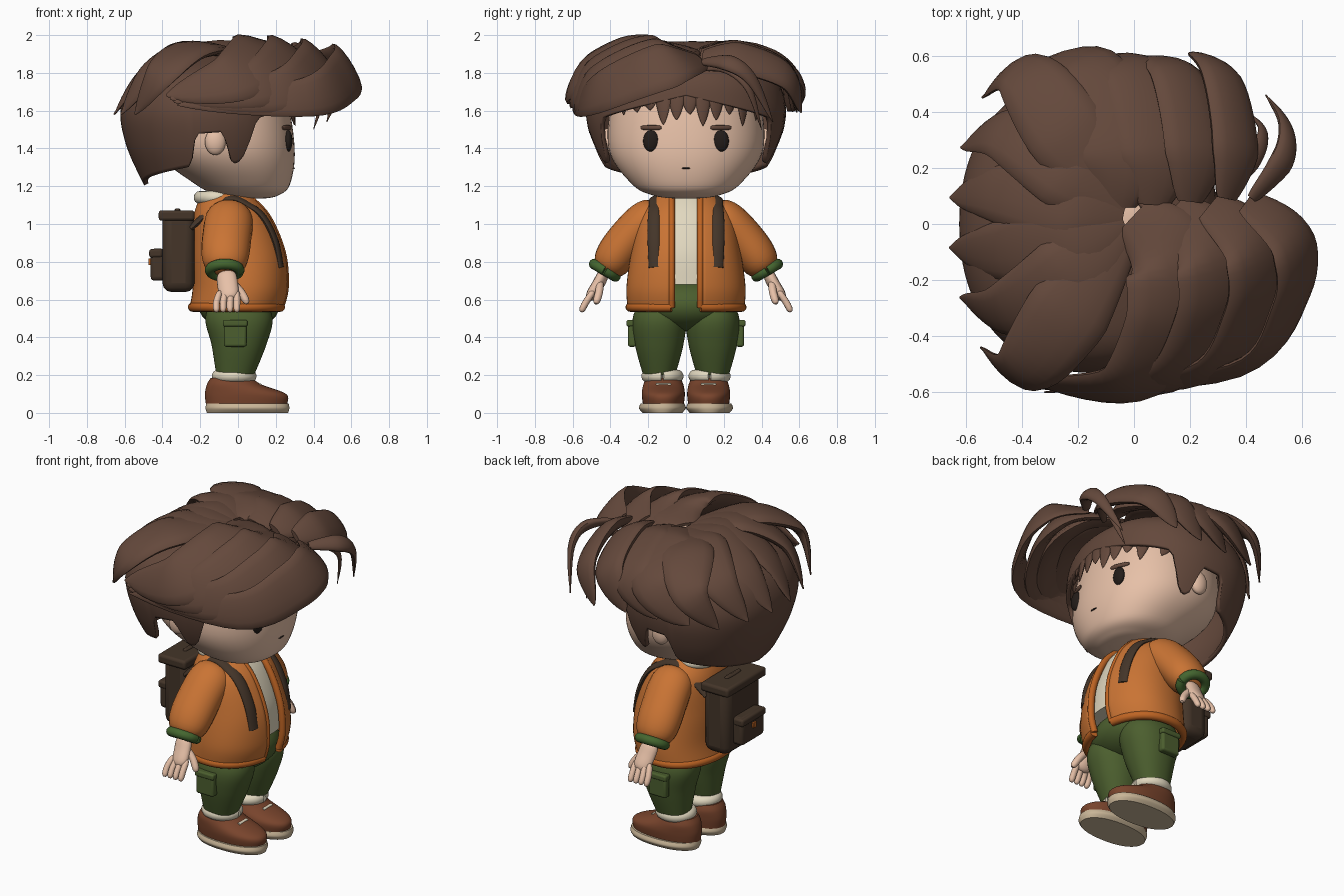
import bpy, bmesh, math
from mathutils import Vector

if "Cube" in bpy.data.objects:
    bpy.data.objects.remove(bpy.data.objects["Cube"])

MATS = {}
for key, code in dict(hair='644a3e', orange='c87337', trim='bd6428', green='4d5f32', cuff='466633', skin='e6bfa6',
                      cream='e1d7be', leather='784630', bag='46382d', sole='c8b496', dark='28221f').items():
    MATS[key] = bpy.data.materials.new(key)
    MATS[key].diffuse_color = (*[(c / 255) ** 2.2 for c in bytes.fromhex(code)], 1)

def make(name, verts, faces, mat, mirror=False, thick=0):
    me = bpy.data.meshes.new(name)
    me.from_pydata(verts, [], faces)
    bm = bmesh.new()
    bm.from_mesh(me)
    bmesh.ops.recalc_face_normals(bm, faces=bm.faces)
    bm.to_mesh(me)
    bm.free()
    ob = bpy.data.objects.new(name, me)
    bpy.context.collection.objects.link(ob)
    me.materials.append(MATS[mat])
    if thick:
        m = ob.modifiers.new("Solidify", 'SOLIDIFY')
        m.thickness, m.offset = thick, 0
    if mirror:
        ob.modifiers.new("Mirror", 'MIRROR').use_axis = (False, True, False)
    return ob

def smooth(pts, k=7):
    """Catmull-Rom through tuples of any length."""
    out, n = [], len(pts)
    for i in range(n - 1):
        quad = pts[max(i-1, 0)], pts[i], pts[i+1], pts[min(i+2, n-1)]
        for t in [j / k for j in range(k)]:
            out.append(tuple(.5*(2*q + (r-p)*t + (2*p-5*q+4*r-s)*t*t + (3*q-p-3*r+s)*t**3)
                             for p, q, r, s in zip(*quad)))
    return out + [tuple(pts[-1])]

def mix(a, b, t):
    return tuple(p + (q - p)*t for p, q in zip(a, b))

def lookup(table, x):
    for a, b in zip(table, table[1:]):
        if a[0] <= x <= b[0]:
            return mix(a, b, (x - a[0]) / max(b[0] - a[0], 1e-9))
    return table[0] if x < table[0][0] else table[-1]

def ring_point(r, ang, cy=0, n=2.2):
    c, s = math.cos(ang), math.sin(ang)
    f = (abs(c)**n + abs(s)**n) ** (-1/n)
    return (r[1] + r[2]*c*f, cy + r[3]*s*f, r[0])

def loft(name, rings, mat, cy=0, gap=None, hem=None, thick=0, mirror=False, seg=60):
    """Stack of horizontal rings (z, centre x, radius x, radius y)."""
    D = smooth(rings)
    bot, top = D[0][0], D[-1][0]
    cols = seg + 1 if gap else seg
    verts, faces = [], []
    for row in D:
        for i in range(cols):
            a, r = math.tau*i/seg, row
            if hem:
                h = lookup(hem, math.degrees(min(a, math.tau - a)))[1]
                r = lookup(D, top - (top - row[0])*(top - h)/(top - bot))
            if gap:
                g = math.asin(gap / r[3])
                a = g + (math.tau - 2*g)*i/seg
            verts.append(ring_point(r, a, cy))
    for j in range(len(D) - 1):
        for i in range(seg):
            k = (i + 1) % cols
            faces.append((j*cols+i, j*cols+k, (j+1)*cols+k, (j+1)*cols+i))
    if not thick:
        faces += [tuple(range(cols))[::-1], tuple(range((len(D)-1)*cols, len(D)*cols))]
    return make(name, verts, faces, mat, mirror, thick)

SHAPES = dict(
    even=lambda s: 1,
    pod=lambda s: max(.15, (1 - abs(2*s - 1)**4)) ** .5,
    full=lambda s: min(1, .4 + 2*s) * max(.03, 1 - s**4.5),
    lock=lambda s: min(1, .4 + 2*s) * max(.03, 1 - s**2.6))

def tube(name, pts, w, t, mat, shape='even', centre=(-.05, 0, 1.5), mirror=False, seg=14):
    """Sweep an ellipse (half width w, half thickness t); thickness points away from centre."""
    P = [Vector(p) for p in smooth(pts)]
    verts, faces, N = [], [], len(P)
    for i, p in enumerate(P):
        f = SHAPES[shape](i / (N - 1))
        T = (P[min(i+1, N-1)] - P[max(i-1, 0)]).normalized()
        n = p - Vector(centre)
        n = (n - T*n.dot(T)).normalized()
        b = T.cross(n)
        for a in [math.tau*k/seg for k in range(seg)]:
            verts.append(p + b*math.cos(a)*w*f + n*math.sin(a)*t*max(f, .1))
    for i in range(N - 1):
        for k in range(seg):
            l = (k + 1) % seg
            faces.append((i*seg+k, i*seg+l, (i+1)*seg+l, (i+1)*seg+k))
    faces += [tuple(range(seg))[::-1], tuple(range((N-1)*seg, N*seg))]
    return make(name, verts, faces, mat, mirror)

def hoop(name, c, rx, ry, r, mat, tilt=0, mirror=False):
    pts = [(c[0] + rx*math.cos(a), c[1] + ry*math.sin(a)*math.cos(tilt), c[2] + ry*math.sin(a)*math.sin(tilt))
           for a in [math.tau*i/12 for i in range(13)]]
    return tube(name, pts, r, r, mat, centre=c, mirror=mirror)

def ball(name, loc, size, mat, mirror=False):
    bm = bmesh.new()
    bmesh.ops.create_uvsphere(bm, u_segments=24, v_segments=14, radius=1)
    v = [[l + q*s for l, q, s in zip(loc, p.co, size)] for p in bm.verts]
    f = [[q.index for q in p.verts] for p in bm.faces]
    bm.free()
    return make(name, v, f, mat, mirror)

def box(name, loc, size, mat, mirror=False):
    bm = bmesh.new()
    bmesh.ops.create_cube(bm, size=1)
    v = [[l + q*s for l, q, s in zip(loc, p.co, size)] for p in bm.verts]
    f = [[q.index for q in p.verts] for p in bm.faces]
    bm.free()
    m = make(name, v, f, mat, mirror).modifiers.new("Bevel", 'BEVEL')
    m.width, m.segments = min(size)*.28, 3

# head and face
head = loft("head", [(1.135, .09, .05, .06), (1.15, .06, .15, .17), (1.21, .025, .25, .285), (1.4, -.07, .37, .41),
                     (1.7, -.1, .35, .38), (1.84, -.09, .24, .27), (1.915, -.03, .04, .05)], 'skin')
bpy.context.view_layer.update()
def on_face(y, z, out=0):
    return (head.ray_cast((2, y, z), (-1, 0, 0))[1].x + out, y, z)
ball("ear", (-.12, .42, 1.435), (.055, .035, .07), 'skin', True)
ball("eye", on_face(.185, 1.44), (.022, .042, .057), 'dark', True)
tube("eyebrow", [on_face(y, 1.51, .004) for y in (.13, .18, .24)], .013, .01, 'hair', 'pod', mirror=True)
ball("mouth", on_face(0, 1.295), (.006, .025, .004), 'dark')

# hair cap: hem height by angle from the face, cut around ears
loft("hair_cap", [(1.2, -.16, .32, .37), (1.42, -.16, .42, .48), (1.63, -.16, .445, .515), (1.8, -.12, .36, .42),
                  (1.905, -.04, .08, .09)], 'hair', seg=120, thick=.025,
     hem=[(0, 1.68), (56, 1.56), (64, 1.34), (71, 1.32), (80, 1.49), (98, 1.48), (103, 1.31), (180, 1.21)])

# swept locks, blended between a first and a last path
def fan(name, first, last, count, w, t, shape='full'):
    for i in range(count):
        s = i / (count - 1)
        tube(f"{name}_{i}", [mix(a, b, s) for a, b in zip(first, last)], w[0] + (w[1]-w[0])*s,
             t[0] + (t[1]-t[0])*s, 'hair', shape)

fan("quiff", [(.0, .03, 1.91), (.14, -.12, 1.92), (.13, -.36, 1.88), (-.04, -.57, 1.77), (-.38, -.56, 1.68)],
    [(.4, .08, 1.86), (.56, -.06, 1.85), (.56, -.27, 1.78), (.36, -.52, 1.67), (-.32, -.6, 1.63)], 4, (.2, .145), (.05, .03))
fan("side_lock", [(-.06, .06, 1.91), (-.07, .27, 1.92), (-.18, .55, 1.8), (-.4, .54, 1.6)],
    [(.33, .09, 1.89), (.36, .28, 1.88), (.31, .53, 1.78), (.2, .61, 1.59)], 4, (.17, .11), (.05, .04))
fan("loose_strand", [(.42, .09, 1.86), (.53, .23, 1.85), (.54, .35, 1.76), (.47, .46, 1.54)],
    [(.3, .1, 1.82), (.42, .22, 1.82), (.46, .33, 1.72), (.4, .4, 1.5)], 2, (.055, .035), (.03, .02), 'lock')
for i in range(6):
    y = -.42 + i*.17
    tube(f"back_lock_{i}", [(-.04, .02 + y*.1, 1.91), (-.25, y*.8, 1.92), (-.5 + y*y/2, y*1.25, 1.79), (-.66 + .65*y*y, y*1.05, 1.58)],
         .16, .045, 'hair', 'lock')

# spiky fringe on the forehead
for i in range(11):
    y = -.33 + i*.07
    tip = 1.52 + .03*(i % 3) + max(0, -y - .1)/4
    tube(f"fringe_{i}", [on_face(y, z, .022) for z in (1.79, 1.67, tip)], .055, .018, 'hair', 'lock')

# jacket, shirt, collar
JACKET = [(.56, -.005, .235, .295), (.67, .015, .24, .3), (.85, .005, .235, .275), (1.04, -.03, .19, .235), (1.15, -.06, .12, .14)]
loft("jacket", JACKET, 'orange', gap=.075, thick=.03)
loft("shirt", [(z + .01, x, a*.9, b*.9) for z, x, a, b in JACKET[1:]], 'cream')
hoop("collar", (-.11, 0, 1.14), .09, .13, .035, 'cream')
tube("jacket_hem", [ring_point(JACKET[0], math.radians(15*i)) for i in range(1, 24)], .025, .025, 'trim', centre=(0, 0, .56))
tube("jacket_front_edge", [ring_point(r, math.asin(.075/r[3])) for r in JACKET], .018, .02, 'trim', centre=(0, .07, .85), mirror=True)
tube("sleeve", [(-.04, .13, 1.07), (-.05, .23, 1.0), (-.065, .345, .87), (-.07, .43, .74)], .13, .11, 'orange', 'pod',
     centre=(-.06, 0, .7), mirror=True, seg=24)
hoop("cuff", (-.07, .43, .755), .077, .065, .028, 'cuff', .53, True)

# hands
H = (0, 0, .6)
tube("palm", [(-.065, .43, .75), (-.055, .465, .68), (-.045, .515, .6)], .055, .032, 'skin', 'pod', H, True)
for i in range(4):
    x = -.095 + i*.03
    tube(f"finger_{i}", [(x, .49, .645), (x*1.2, .53, .585), (x*1.2, .556, .535)], .018, .018, 'skin', 'pod', H, True)
tube("thumb", [(-.04, .455, .7), (.015, .46, .64), (.05, .478, .578)], .021, .021, 'skin', 'pod', H, True)

# trousers and cargo pockets
ball("trouser_hips", (.005, 0, .57), (.215, .27, .14), 'green')
ball("trouser_crotch", (.01, 0, .52), (.17, .1, .085), 'green')
loft("trouser_leg", [(.2, -.015, .1, .085), (.36, .005, .145, .128), (.5, .005, .178, .14), (.62, 0, .13, .09)],
     'green', cy=.142, mirror=True)
box("cargo_pocket", (-.015, .285, .42), (.12, .045, .14), 'green', True)
box("pocket_flap", (-.015, .29, .475), (.13, .05, .035), 'green', True)

# socks and shoes
hoop("sock", (-.02, .125, .195), .085, .078, .034, 'cream', mirror=True)
loft("shoe", [(.045, .045, .215, .108), (.1, .04, .215, .114), (.15, -.02, .145, .106), (.185, -.035, .11, .09)],
     'leather', cy=.12, mirror=True)
loft("shoe_sole", [(0, .05, .215, .105), (.025, .05, .222, .124), (.05, .05, .218, .115)], 'sole', cy=.125, mirror=True)
tube("shoe_lace", [(.115, y, .147) for y in (.08, .12, .16)], .01, .01, 'cream', centre=H, mirror=True)

# backpack and straps
box("backpack", (-.315, 0, .85), (.17, .34, .42), 'bag')
box("backpack_lid", (-.325, 0, 1.045), (.19, .38, .055), 'bag')
box("backpack_pocket", (-.425, 0, .785), (.075, .22, .17), 'bag')
box("pocket_cover", (-.435, 0, .845), (.07, .23, .045), 'bag')
box("clasp", (-.468, 0, .8), (.012, .03, .035), 'trim')
hoop("backpack_handle", (-.32, 0, 1.07), .005, .06, .012, 'bag')
tube("shoulder_strap", [(.225, .165, .77), (.2, .17, .9), (.145, .17, 1.02), (.07, .165, 1.09), (-.06, .16, 1.13), (-.25, .14, .98)],
     .034, .016, 'bag', centre=(-.05, .1, .85), mirror=True)

# smooth shading
bpy.ops.object.select_all(action='SELECT')
bpy.context.view_layer.objects.active = head
bpy.ops.object.shade_smooth_by_angle(angle=math.radians(45))

for m in bpy.data.materials:
    if m.users and not m.is_grease_pencil:
        m.use_nodes = True
        m.node_tree.nodes["Principled BSDF"].inputs["Base Color"].default_value = m.diffuse_color
